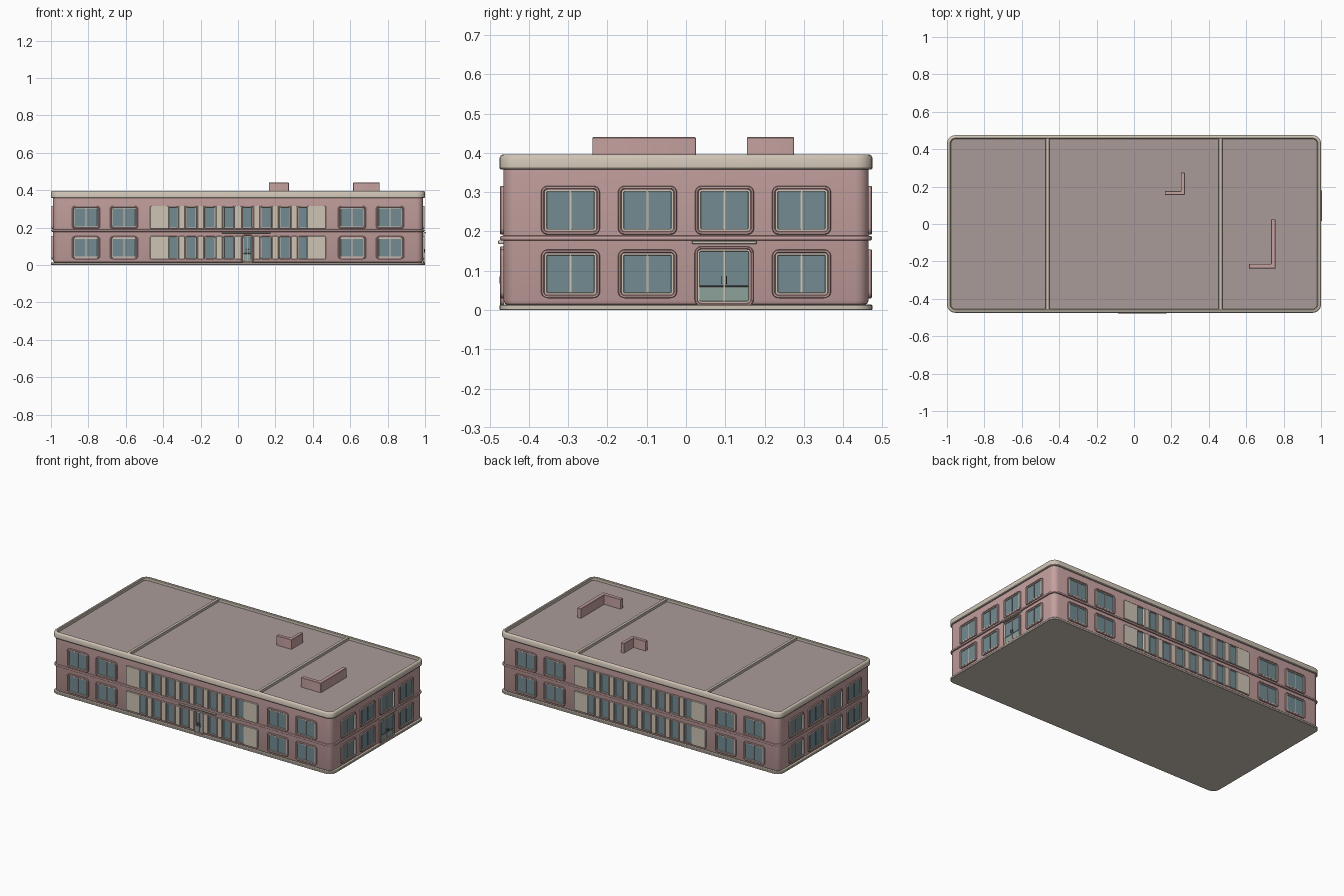
import bpy, bmesh
from math import pi, cos, sin
from mathutils import Matrix

if "Cube" in bpy.data.objects:
    bpy.data.objects.remove(bpy.data.objects["Cube"])


def material(name, col):
    m = bpy.data.materials.new(name)
    m.diffuse_color = (*col, 1)
    m.use_nodes = True
    m.node_tree.nodes["Principled BSDF"].inputs["Base Color"].default_value = m.diffuse_color
    return m


PINK = material("pink_wall", (0.56, 0.36, 0.35))
ROOF = material("roof_mauve", (0.40, 0.33, 0.32))
CREAM = material("cream_trim", (0.62, 0.55, 0.46))
GLASS = material("blue_glass", (0.17, 0.26, 0.29))
GREEN = material("green_glass", (0.27, 0.36, 0.33))
DARK = material("dark_metal", (0.12, 0.12, 0.12))


def rounded(w, h, r, seg):
    """Points of a rounded rectangle centred on the origin."""
    pts = []
    r = max(r, 0.0005)
    for k, (sx, sy) in enumerate(((1, 1), (-1, 1), (-1, -1), (1, -1))):
        for i in range(seg + 1):
            a = (k + i / seg) * pi / 2
            pts.append((sx * (w / 2 - r) + r * cos(a), sy * (h / 2 - r) + r * sin(a)))
    return pts


def lofted(name, w, h, r, profile, start=False, end=False, closed=False, seg=5):
    """Mesh lofted through rounded rectangles; profile = (inset, height)."""
    bm = bmesh.new()
    rings = [[bm.verts.new((x, y, z)) for x, y in
              rounded(w - 2 * i, h - 2 * i, r - i, seg)] for i, z in profile]
    pairs = list(zip(rings, rings[1:])) + ([(rings[-1], rings[0])] if closed else [])
    n = len(rings[0])
    for a, b in pairs:
        for i in range(n):
            j = (i + 1) % n
            bm.faces.new((a[i], a[j], b[j], b[i]))
    if start:
        bm.faces.new(rings[0][::-1])
    if end:
        bm.faces.new(rings[-1])
    bmesh.ops.recalc_face_normals(bm, faces=bm.faces)
    me = bpy.data.meshes.new(name)
    bm.to_mesh(me)
    bm.free()
    return me


def place(name, me, mat, matrix=Matrix()):
    if not me.materials:
        me.materials.append(mat)
    ob = bpy.data.objects.new(name, me)
    bpy.context.collection.objects.link(ob)
    ob.matrix_world = matrix
    return ob


def box(name, x0, x1, y0, y1, z0, z1, mat, r=0.004, matrix=Matrix()):
    b = min(0.002, (z1 - z0) / 3)
    me = lofted(name, x1 - x0, y1 - y0, r, [(0, z0), (0, z1 - b), (b, z1)], True, True, seg=3)
    return place(name, me, mat, matrix @ Matrix.Translation(((x0 + x1) / 2, (y0 + y1) / 2, 0)))


def on_wall(side, u, v, d=0.0):
    """Local x = along wall, y = up, z = outward. Sides: 0 front, 1 right, 2 back, 3 left."""
    dist = (0.99 if side % 2 else 0.465) + d
    return (Matrix.Rotation(side * pi / 2, 4, 'Z') @ Matrix.Translation((u, -dist, v))
            @ Matrix.Rotation(pi / 2, 4, 'X'))


# Main shell: plinth, walls, belt course, parapet and roof
W, H, R = 2.0, 0.95, 0.045
place("plinth", lofted("plinth", W, H, R, [(0.002, 0), (0, 0.002), (0, 0.011), (0.003, 0.014),
      (0.02, 0.014)], True), CREAM)
place("walls", lofted("walls", W, H, R, [(0.02, 0.013), (0.014, 0.016), (0.01, 0.025),
      (0.01, 0.362)]), PINK)
place("belt_course", lofted("belt_course", W, H, R, [(0.012, 0.176), (0.003, 0.178), (0.0015, 0.181),
      (0.0015, 0.185), (0.003, 0.188), (0.012, 0.19)], closed=True), PINK)
place("parapet", lofted("parapet", W, H, R, [(0.012, 0.358), (0.003, 0.358), (0, 0.362), (0, 0.387),
      (0.004, 0.394), (0.008, 0.396), (0.016, 0.396), (0.02, 0.393), (0.021, 0.372)]), CREAM)
place("roof_deck", lofted("roof_deck", W - 0.04, H - 0.04, 0.025, [(0, 0.37), (0, 0.378)],
      True, True), ROOF)
for s in (-1, 1):
    box("roof_divider", s * 0.463 - 0.01, s * 0.463 + 0.01, -0.46, 0.46, 0.37, 0.394, CREAM)


# L-shaped roof walls
def roof_wall(x0, x1, y0, y1, t):
    box("roof_wall_long", x1 - t, x1, y0, y1, 0.37, 0.44, PINK)
    box("roof_wall_short", x0, x1 - t / 2, y0, y0 + t, 0.37, 0.44, PINK)


roof_wall(0.165, 0.272, 0.155, 0.275, 0.022)
roof_wall(0.615, 0.757, -0.238, 0.025, 0.025)


# Window kits: rounded frame, thin sash, glass and mullion
def window_kit(w, h, f, r, mullion=True):
    parts = [
        ("window_frame", lofted("window_frame", w, h, r, [(0, -0.002), (0, 0.006), (0.002, 0.008),
         (f * 0.45, 0.008), (f * 0.6, 0.005), (f * 0.8, 0.005), (f * 0.8, 0)]), PINK),
        ("window_sash", lofted("window_sash", w, h, r, [(f * 0.75, 0), (f * 0.75, 0.006),
         (f, 0.006), (f + 0.001, 0.001)]), CREAM),
        ("window_glass", lofted("window_glass", w - 2 * f, h - 2 * f, r - f,
         [(-0.001, 0), (0, 0.002)], False, True), GLASS)]
    if mullion:
        parts.append(("window_mullion", lofted("window_mullion", 0.004, h - 2 * f, 0.001,
                      [(0, 0.001), (0, 0.005)], False, True, seg=1), CREAM))
    return parts


def put(kit, m):
    for name, me, mat in kit:
        place(name, me, mat, m)


wide = window_kit(0.15, 0.124, 0.014, 0.017)
narrow = window_kit(0.062, 0.124, 0.007, 0.009, False)
panel_prof = [(0, -0.002), (0, 0.006), (0.002, 0.008)]
end_panel = lofted("cream_end_panel", 0.1, 0.124, 0.008, panel_prof, False, True)
slim_panel = lofted("cream_slim_panel", 0.034, 0.124, 0.004, panel_prof, False, True)


# Double door with kick panels, handles and canopy
def door(side, u, w, canopy):
    m = on_wall(side, u, 0.086)
    h, f = 0.152, 0.012
    put(window_kit(w, h, f, 0.017), m)
    g = w / 2 - f
    box("door_kick_panel", -g, g, -0.066, -0.026, 0.001, 0.0035, GREEN, 0.001, m)
    box("door_rail", -g, g, -0.027, -0.024, 0.001, 0.005, DARK, 0.001, m)
    for s in (-1, 1):
        box("door_handle", s * 0.006 - 0.001, s * 0.006 + 0.001, -0.02, 0.0, 0.002, 0.01,
            DARK, 0.001, m)
    c0, c1 = canopy
    box("door_canopy", c0 - u, c1 - u, 0.082, 0.091, -0.002, 0.014, CREAM, 0.003, m)


ROWS = (0.092, 0.254)
for side in (0, 2):
    for v in ROWS:
        for u in (-0.813, -0.61, 0.61, 0.813):
            put(wide, on_wall(side, u, v))
        for s in (-1, 1):
            place("cream_end_panel", end_panel, CREAM, on_wall(side, s * 0.42, v))
        for i in range(8):
            u = -0.35 + 0.1 * i
            if not (side == 0 and i == 4 and v == ROWS[0]):
                put(narrow, on_wall(side, u, v))
            if i < 7:
                place("cream_slim_panel", slim_panel, CREAM, on_wall(side, u + 0.05, v))
for side in (1, 3):
    for v in ROWS:
        for i in range(4):
            if not (side == 1 and i == 2 and v == ROWS[0]):
                put(wide, on_wall(side, -0.294 + 0.196 * i, v))

door(0, 0.05, 0.066, (-0.085, 0.175))
door(1, 0.097, 0.15, (0.015, 0.18))

# Smooth the rounded corners, keep the hard edges
bpy.ops.object.select_all(action='DESELECT')
seen = set()
for ob in bpy.context.scene.objects:
    if ob.data.name not in seen:
        seen.add(ob.data.name)
        ob.select_set(True)
        bpy.context.view_layer.objects.active = ob
bpy.ops.object.shade_smooth_by_angle(angle=0.6)
